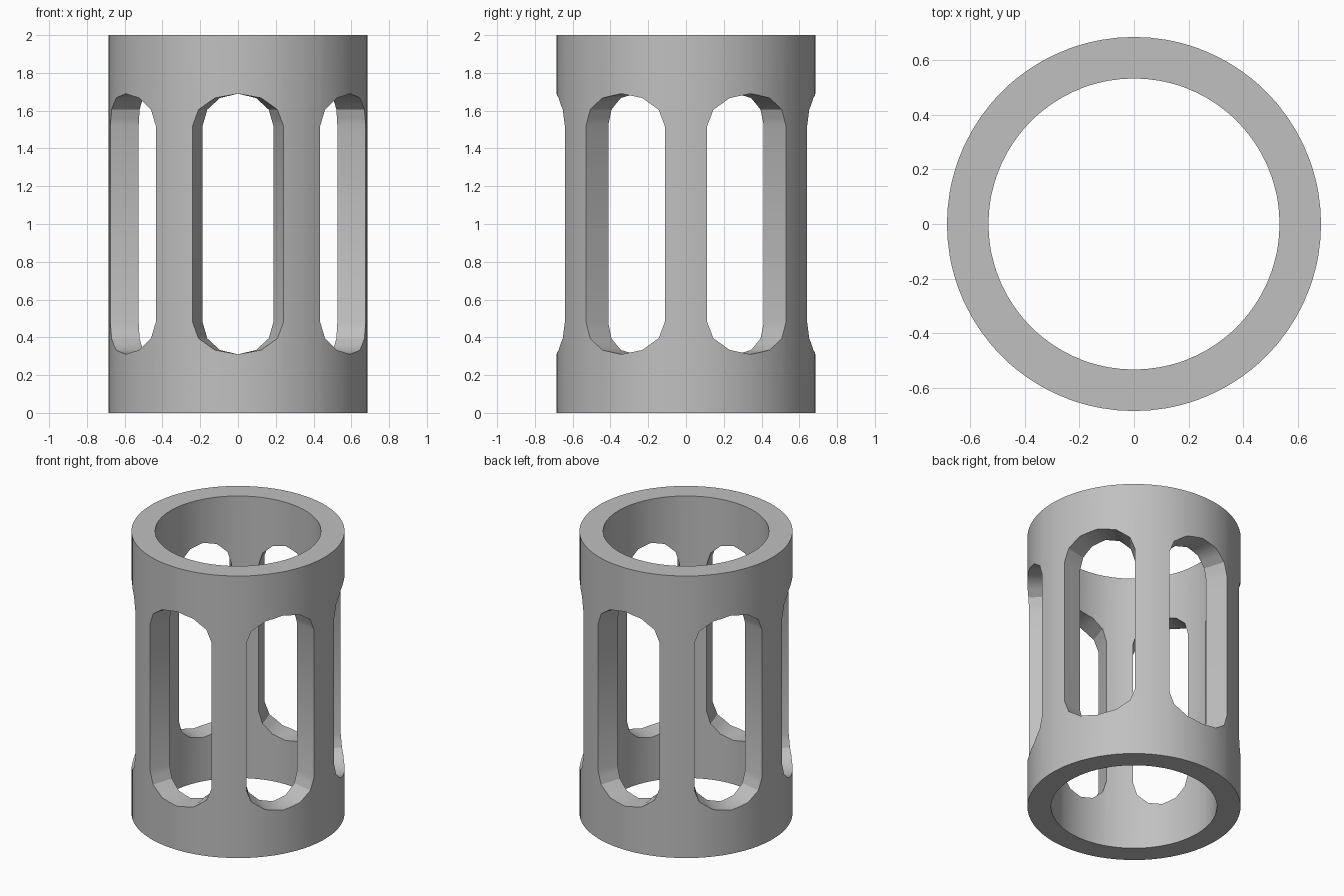
import bpy, bmesh
from math import sin, cos, radians

cube = bpy.data.objects.get("Cube")
if cube:
    bpy.data.objects.remove(cube, do_unlink=True)

OUTER, INNER, HEIGHT = 0.685, 0.533, 2.0
SLOTS = 6
SLOT_HALF = 20.55            # half the slot width, in degrees
ARCH_BASE, ARCH_RISE = 1.52, 0.17

# One half of a slot: (angle, arch height), from the middle to the side
arch = [(SLOT_HALF * sin(radians(t)), ARCH_BASE + ARCH_RISE * cos(radians(t)))
        for t in range(0, 91, 30)]
half = []
for (a, z), (b, w) in zip(arch, arch[1:]):
    half += [(a, z), ((a + b) / 2, (z + w) / 2)]
half.append(arch[-1])
slot = [(-a, z) for a, z in reversed(half[1:])] + half

bm = bmesh.new()


def point(radius, angle, z):
    a = radians(angle)
    return bm.verts.new((radius * sin(a), -radius * cos(a), z))


def quad(*corners):
    bm.faces.new([point(*c) for c in corners])


def block(a, low_a, high_a, b, low_b, high_b):
    """Curved wall piece between two angles, with no side faces."""
    quad((OUTER, a, low_a), (OUTER, b, low_b), (OUTER, b, high_b), (OUTER, a, high_a))
    quad((INNER, b, low_b), (INNER, a, low_a), (INNER, a, high_a), (INNER, b, high_b))
    quad((OUTER, a, high_a), (OUTER, b, high_b), (INNER, b, high_b), (INNER, a, high_a))
    quad((INNER, a, low_a), (INNER, b, low_b), (OUTER, b, low_b), (OUTER, a, low_a))


step = 360 / SLOTS
for i in range(SLOTS):
    mid = i * step
    # Bands above and below the slot
    for (a, z), (b, w) in zip(slot, slot[1:]):
        a, b = a + mid, b + mid
        block(a, z, HEIGHT, b, w, HEIGHT)
        block(a, 0, HEIGHT - z, b, 0, HEIGHT - w)
    # Pillar beside the slot, split at the slot ends
    start, end = mid + SLOT_HALF, mid + step - SLOT_HALF
    levels = [0, HEIGHT - ARCH_BASE, ARCH_BASE, HEIGHT]
    cuts = [start + (end - start) * k / 4 for k in range(5)]
    for a, b in zip(cuts, cuts[1:]):
        for low, high in zip(levels, levels[1:]):
            quad((OUTER, a, low), (OUTER, b, low), (OUTER, b, high), (OUTER, a, high))
            quad((INNER, b, low), (INNER, a, low), (INNER, a, high), (INNER, b, high))
        quad((OUTER, a, HEIGHT), (OUTER, b, HEIGHT), (INNER, b, HEIGHT), (INNER, a, HEIGHT))
        quad((INNER, a, 0), (INNER, b, 0), (OUTER, b, 0), (OUTER, a, 0))
    # Radial side walls of the slot
    low, high = levels[1], levels[2]
    quad((INNER, start, low), (OUTER, start, low), (OUTER, start, high), (INNER, start, high))
    quad((OUTER, end, low), (INNER, end, low), (INNER, end, high), (OUTER, end, high))

bmesh.ops.remove_doubles(bm, verts=bm.verts[:], dist=0.0005)
bmesh.ops.recalc_face_normals(bm, faces=bm.faces[:])
mesh = bpy.data.meshes.new("slotted_sleeve")
bm.to_mesh(mesh)
bm.free()

sleeve = bpy.data.objects.new("slotted_sleeve", mesh)
bpy.context.collection.objects.link(sleeve)

# Plain grey
grey = bpy.data.materials.new("plain_grey")
grey.use_nodes = True
color = (0.53, 0.53, 0.53, 1)
grey.diffuse_color = color
grey.node_tree.nodes["Principled BSDF"].inputs["Base Color"].default_value = color
mesh.materials.append(grey)

# Smooth round walls, sharp rims and slot edges
bpy.ops.object.select_all(action="DESELECT")
sleeve.select_set(True)
bpy.context.view_layer.objects.active = sleeve
bpy.ops.object.shade_smooth_by_angle(angle=radians(30))
